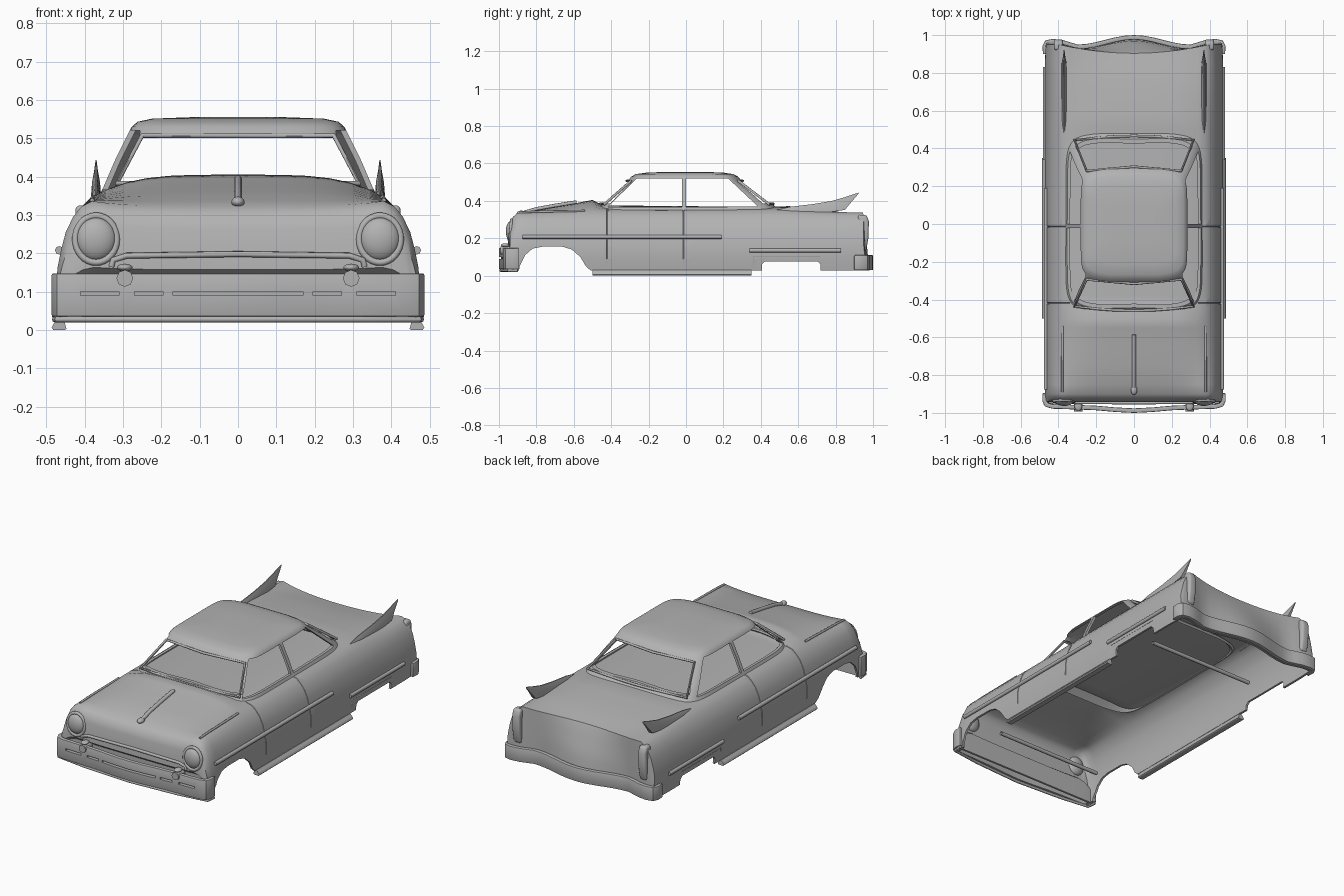
import bpy, bmesh, math
from mathutils import Vector

if "Cube" in bpy.data.objects:
    bpy.data.objects.remove(bpy.data.objects["Cube"])

grey = bpy.data.materials.new("body_grey")
grey.diffuse_color = (0.45, 0.45, 0.45, 1)
grey.use_nodes = True
grey.node_tree.nodes["Principled BSDF"].inputs["Base Color"].default_value = grey.diffuse_color


def select(ob):
    bpy.ops.object.select_all(action='DESELECT')
    ob.select_set(True)
    bpy.context.view_layer.objects.active = ob


def smooth(ob, deg=40):
    select(ob)
    bpy.ops.object.shade_smooth_by_angle(angle=math.radians(deg))


def finish(name, bm):
    bmesh.ops.recalc_face_normals(bm, faces=bm.faces)
    me = bpy.data.meshes.new(name)
    bm.to_mesh(me)
    bm.free()
    me.materials.append(grey)
    ob = bpy.data.objects.new(name, me)
    bpy.context.collection.objects.link(ob)
    return ob


def grid(name, rows, closed=False, cap=False):
    bm = bmesh.new()
    vs = [[bm.verts.new(p) for p in r] for r in rows]
    n = len(rows[0])
    for a, b in zip(vs, vs[1:]):
        for i in range(n if closed else n - 1):
            k = (i + 1) % n
            bm.faces.new((a[i], a[k], b[k], b[i]))
    if cap:
        bm.faces.new(vs[-1])
    if cap == 'both':
        bm.faces.new(vs[0])
    return finish(name, bm)


def apply(ob, kind, **kw):
    m = ob.modifiers.new(kind, kind)
    for k, v in kw.items():
        setattr(m, k, v)
    select(ob)
    bpy.ops.object.modifier_apply(modifier=m.name)


def cut(ob, cutter):
    apply(ob, 'BOOLEAN', object=cutter, operation='DIFFERENCE', solver='EXACT')
    bpy.data.objects.remove(cutter)


def prism(name, pts, a, b, axis):
    # polygon in the side plane (axis x: y,z) or front plane (axis y: x,z)
    f = (lambda p, d: (d, *p)) if axis == 'x' else (lambda p, d: (p[0], d, p[1]))
    return grid(name, [[f(p, a) for p in pts], [f(p, b) for p in pts]], True, 'both')


def tube(name, pts, r, closed=False, caps=True):
    cu = bpy.data.curves.new(name, 'CURVE')
    cu.dimensions = '3D'
    cu.bevel_depth, cu.bevel_resolution, cu.use_fill_caps = r, 2, caps
    sp = cu.splines.new('POLY')
    sp.points.add(len(pts) - 1)
    for q, p in zip(sp.points, pts):
        q.co = (*p, 1)
    sp.use_cyclic_u = closed
    ob = bpy.data.objects.new(name, cu)
    bpy.context.collection.objects.link(ob)
    select(ob)
    bpy.ops.object.convert(target='MESH')
    ob = bpy.context.object
    ob.data.materials.clear()
    ob.data.materials.append(grey)
    smooth(ob, 50)
    return ob


def interp(table, t):
    if t <= table[0][0]:
        return table[0][1]
    for (a, p), (b, q) in zip(table, table[1:]):
        if t <= b:
            return p + (q - p) * (t - a) / (b - a)
    return table[-1][1]


# ---- body shell: lofted sections, closed at nose and tail, open below
CENTER = [(-.9, .322), (-.8, .352), (-.7, .370), (-.6, .386), (-.5, .405), (-.44, .376),
          (.44, .368), (.55, .372), (.7, .358), (.8, .345), (.9, .325)]
SHOULDER = [(-.9, .336), (-.5, .346), (.5, .350), (.9, .338)]
SIDE = [(.465, .028), (.472, .09), (.471, .16), (.461, .21), (.449, .255), (.43, .295), (.408, .322)]


def section(y):
    zc, zs = interp(CENTER, y), interp(SHOULDER, y)
    half = SIDE + [(x, zs + (zc - zs) * (1 - (x / .38) ** 4))
                   for x in (.38, .34, .29, .24, .18, .12, .06, 0)]
    return half + [(-x, z) for x, z in half[-2::-1]]


def tail_low(x):
    x = abs(x)
    if x < .3:
        return .93 + .05 * (.5 + .5 * math.cos(math.pi * x / .3))
    return .93 + .03 * min(1, (x - .3) / .1)


def tail_high(x):
    return .905 + .045 * min(1, abs(x) / .4) ** 2


rows = []
nose = [(1, -.920), (.62, -.922), (.56, -.945), (.2, -.94), (.07, -.925)]
for t, y in nose:
    rows.append([(x * .99, y, z + (.028 - z) * t) for x, z in section(-.9)])
y = -.9
while y < .88:
    rows.append([(x, y, z) for x, z in section(y)])
    y += .05 if y < -.5 or y > .39 else .06
for t, w in ((0, -.02), (.06, .1), (.2, .3), (.4, .6), (.6, .85), (1, 1)):
    rows.append([(x * .99, tail_high(x) * (1 - w) + tail_low(x) * w, z + (.028 - z) * t)
                 for x, z in section(.9)])
body = grid("body_shell", rows)
apply(body, 'SOLIDIFY', thickness=.012, offset=-1)
front_arch = [(-.90, -.05), (-.89, .05), (-.86, .11), (-.82, .145), (-.77, .155), (-.66, .155),
              (-.61, .14), (-.565, .10), (-.535, .05), (-.50, .02), (-.50, -.05)]
rear_arch = [(.405, -.05), (.405, .06), (.42, .076), (.705, .076), (.72, .06), (.72, -.05)]
for arch in (front_arch, rear_arch):
    cut(body, prism("arch_cutter", arch, -.7, .7, 'x'))
# door seams and rear skirt outline
for s in (1, -1):
    for y in (-.42, -.015):
        cut(body, tube("seam_cutter", [(s * x, y, z) for x, z in section(y)[1:9]], .004))
    cut(body, tube("skirt_cutter", [(s * .473, .36, .04), (s * .473, .36, .104), (s * .473, .72, .104)], .003))
smooth(body)

# ---- cabin: rounded rings rising to the roof, with open windows
LEVELS = [(.345, .365, -.50, .51), (.37, .352, -.475, .485), (.44, .322, -.395, .392),
          (.505, .290, -.318, .305), (.53, .277, -.30, .285), (.543, .262, -.275, .26),
          (.551, .225, -.22, .21), (.555, .12, -.12, .11)]
rings = []
for z, hw, yf, yb in LEVELS:
    ring = []
    for i in range(64):
        a = 2 * math.pi * (i + .5) / 64
        c, s = math.cos(a), math.sin(a)
        x = math.copysign(abs(c) ** .25, c)
        yy = math.copysign(abs(s) ** .25, s)
        end = yb if s > 0 else -yf
        ring.append((hw * x, yy * (end - .03 * x * x), z))
    rings.append(ring)
cabin = grid("cabin_roof", rings, True, True)
apply(cabin, 'SOLIDIFY', thickness=.014, offset=-1)
screen = [(-.31, .385), (0, .392), (.31, .385), (.245, .505), (-.245, .505)]
for a, b in ((-.7, -.2), (.2, .7)):
    cut(cabin, prism("screen_cutter", screen, a, b, 'y'))
for win in ([(-.42, .367), (-.022, .367), (-.022, .52), (-.262, .52)],
            [(.0, .367), (.385, .37), (.225, .52), (0, .52)]):
    cut(cabin, prism("side_window_cutter", win, -.6, .6, 'x'))
smooth(cabin, 35)

# ---- window mouldings
for name, k in (("windshield_frame", 2), ("rear_window_frame", 3)):
    pts = []
    loop = [(-.315, .382)] + [(x, .384) for x in (-.2, -.1, 0, .1, .2)] + [(.315, .382), (.25, .507), (0, .507), (-.25, .507)]
    for x, z in loop:
        hw = interp([(l[0], l[1]) for l in LEVELS], z)
        e = interp([(l[0], l[k]) for l in LEVELS], z)
        pts.append((x, e + (.03 if k == 2 else -.03) * (x / hw) ** 2, z))
    tube(name, pts, .007, True)


# ---- bumpers: upright bands following the plan curve
def bumper(name, path, z0, z1):
    cols = [(x, y) for x, y in path] + [(-x, y) for x, y in path[-2::-1]]
    ob = grid(name, [[(x, y, z) for x, y in cols] for z in (z0, z1)])
    apply(ob, 'SOLIDIFY', thickness=.024, offset=0)
    apply(ob, 'BEVEL', width=.005, segments=2, limit_method='ANGLE', angle_limit=math.radians(50))
    return ob


fb = bumper("front_bumper", [(.472, -.895), (.474, -.935), (.464, -.957), (.43, -.966), (.3, -.970), (.2, -.974),
                             (.1, -.983), (0, -.988)], .035, .148)
for a, b in ((-.41, -.31), (-.27, -.195), (-.17, .17), (.195, .27), (.31, .41)):
    cut(fb, prism("slot_cutter", [(a, .09), (b, .09), (b, .101), (a, .101)], -1.1, -.9, 'y'))
smooth(fb)
rb = bumper("rear_bumper", [(.470, .90), (.473, .94), (.462, .962), (.43, .968)]
            + [(x, tail_low(x) + .008) for x in (.38, .34, .3, .25, .2, .15, .1, .05, 0)], .03, .11)
smooth(rb)
tube("front_bumper_lip", [(x * s, y, .028) for s in (1,) for x, y in
     ((.477, -.90), (.472, -.95), (.3, -.972), (0, -.99), (-.3, -.972), (-.472, -.95), (-.477, -.90))], .008)
tube("grille_lip", [(-.33, -.943, .165), (-.325, -.945, .183), (-.29, -.946, .194), (0, -.947, .198),
                    (.29, -.946, .194), (.325, -.945, .183), (.33, -.943, .165)], .008)


def ellipsoid(name, loc, size):
    bm = bmesh.new()
    bmesh.ops.create_uvsphere(bm, u_segments=28, v_segments=16, radius=1)
    for v in bm.verts:
        v.co = Vector(loc) + Vector(a * b for a, b in zip(v.co, size))
    smooth(finish(name, bm))


def zc(y):
    return interp(CENTER, y)


# ---- paired parts
for s, side in ((1, "right"), (-1, "left")):
    # lamps
    ellipsoid(side + "_headlight", (s * .37, -.935, .237), (.052, .028, .056))
    tube(side + "_headlight_rim", [(s * .37 + .054 * math.cos(a), -.938 + .09 * .06 * math.sin(a), .237 + .061 * math.sin(a))
         for a in [math.tau * i / 32 for i in range(32)]], .009, True)
    lamp = prism(side + "_taillight", [(.92, .13), (.962, .13), (.975, .20), (.978, .29), (.965, .325), (.92, .325)],
                 s * .376, s * .424, 'x')
    apply(lamp, 'BEVEL', width=.012, segments=3, limit_method='ANGLE')
    smooth(lamp)
    # bumper guards
    tube(side + "_bumper_guard", [(s * .295, -.93, .135), (s * .295, -.992, .135)], .022)
    ellipsoid(side + "_guard_cap", (s * .295, -.965, .163), (.02, .025, .01))
    # side mouldings and sill
    tube(side + "_upper_trim", [(s * .466, -.875, .208), (s * .466, .19, .208)], .011)
    tube(side + "_lower_trim", [(s * .472, .34, .135), (s * .472, .83, .135)], .011)
    sill = prism(side + "_sill", [(s * .447, .003), (s * .452, 0), (s * .481, 0), (s * .486, .006),
                                  (s * .481, .016), (s * .468, .03), (s * .455, .03)], -.5, .35, 'y')
    # tapered tail fin: thick at the root, thin at the edge
    fin = [(.45, .34, .345), (.56, .34, .369), (.68, .34, .383), (.78, .342, .400), (.85, .352, .420), (.885, .395, .432), (.922, .438, .444)]
    frows = []
    for y, z0, z1 in fin:
        w = .013 * min(1, (y - .42) / .1) * (1 if y < .87 else .5 if y < .9 else .15)
        zm = (z0 + z1) / 2
        frows.append([(s * .37 + w, y, z0), (s * .37 + w * .8, y, zm), (s * .37 + w * .2, y, z1),
                      (s * .37 - w * .2, y, z1), (s * .37 - w * .8, y, zm), (s * .37 - w, y, z0)])
    smooth(grid(side + "_tail_fin", frows, True, 'both'))
    # fender spear
    tube(side + "_fender_spear", [(s * .38, -.89, .338), (s * .38, -.82, .342), (s * .378, -.54, .347)], .006)

# ---- hood ornament and axles
tube("hood_spear", [(0, y, zc(y) + .004) for y in (-.87, -.8, -.7, -.6, -.585)], .011)
ellipsoid("hood_spear_nose", (0, -.88, zc(-.88) + .006), (.017, .025, .014))
for name, y in (("front_axle", -.72), ("rear_axle", .565)):
    tube(name, [(-.34, y, .085), (.34, y, .085)], .011, caps=False)
